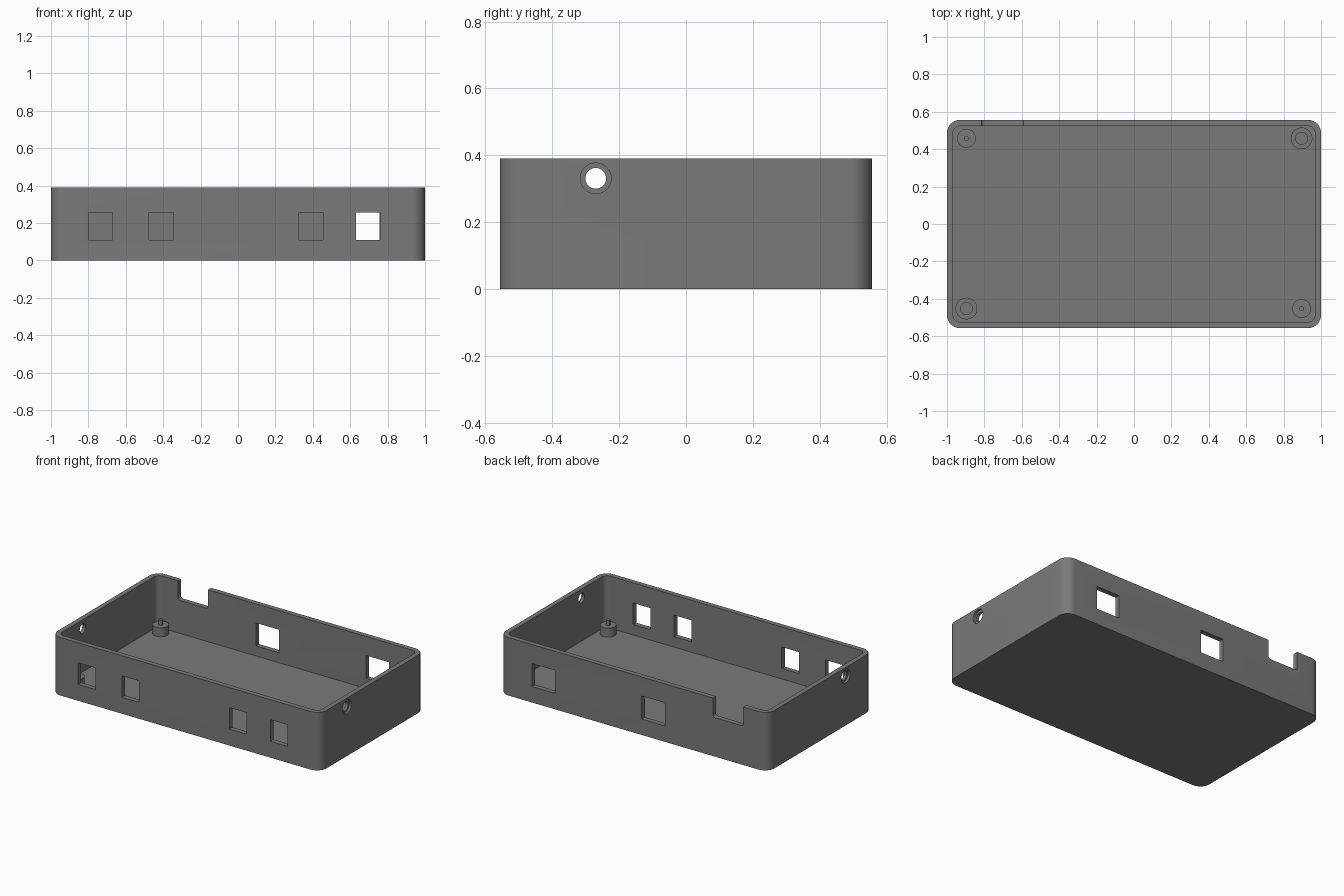
import bpy, bmesh, math
from mathutils import Matrix, Vector

if "Cube" in bpy.data.objects:
    bpy.data.objects.remove(bpy.data.objects["Cube"])

LX, LY, H = 1.0, 0.557, 0.39      # half length, half width, height
WALL, FLOOR = 0.033, 0.04

grey = bpy.data.materials.new("dark_grey_plastic")
grey.diffuse_color = (0.195, 0.195, 0.195, 1)
grey.use_nodes = True
grey.node_tree.nodes["Principled BSDF"].inputs["Base Color"].default_value = grey.diffuse_color


def make_object(name, bm):
    bmesh.ops.recalc_face_normals(bm, faces=bm.faces)
    mesh = bpy.data.meshes.new(name)
    bm.to_mesh(mesh)
    bm.free()
    mesh.materials.append(grey)
    obj = bpy.data.objects.new(name, mesh)
    bpy.context.collection.objects.link(obj)
    return obj


def rounded_box(name, hx, hy, r, z0, z1, steps=10):
    """Upright prism with rounded vertical corners."""
    bm = bmesh.new()
    ring = []
    for k, (sx, sy) in enumerate([(1, 1), (-1, 1), (-1, -1), (1, -1)]):
        for i in range(steps + 1):
            a = math.pi / 2 * (k + i / steps)
            ring.append(bm.verts.new((sx * (hx - r) + r * math.cos(a),
                                      sy * (hy - r) + r * math.sin(a), z0)))
    face = bm.faces.new(ring)
    top = bmesh.ops.extrude_face_region(bm, geom=[face])["geom"]
    bmesh.ops.translate(bm, vec=(0, 0, z1 - z0),
                        verts=[v for v in top if isinstance(v, bmesh.types.BMVert)])
    return make_object(name, bm)


def box(name, x0, x1, y0, y1, z0, z1):
    bm = bmesh.new()
    bmesh.ops.create_cube(bm, size=1)
    for v in bm.verts:
        v.co = Vector(((x0 + x1) / 2 + v.co.x * (x1 - x0),
                       (y0 + y1) / 2 + v.co.y * (y1 - y0),
                       (z0 + z1) / 2 + v.co.z * (z1 - z0)))
    return make_object(name, bm)


def rod_x(name, x0, x1, y, z, r):
    """Cylinder lying along x."""
    bm = bmesh.new()
    bmesh.ops.create_cone(bm, cap_ends=True, segments=32, radius1=r, radius2=r, depth=x1 - x0,
                          matrix=Matrix.Translation(((x0 + x1) / 2, y, z))
                          @ Matrix.Rotation(math.pi / 2, 4, 'Y'))
    return make_object(name, bm)


def lathe(name, x, y, profile, segments=32):
    """Spin an (r, z) profile about a vertical axis; r = 0 ends close it."""
    bm = bmesh.new()
    verts = [bm.verts.new((r, 0, z)) for r, z in profile]
    edges = [bm.edges.new(p) for p in zip(verts, verts[1:])]
    bmesh.ops.spin(bm, geom=verts + edges, cent=(0, 0, 0), axis=(0, 0, 1),
                   angle=2 * math.pi, steps=segments)
    bmesh.ops.remove_doubles(bm, verts=bm.verts, dist=1e-5)
    bmesh.ops.translate(bm, vec=(x, y, 0), verts=bm.verts)
    return make_object(name, bm)


def smooth(obj):
    bpy.ops.object.select_all(action='DESELECT')
    obj.select_set(True)
    bpy.context.view_layer.objects.active = obj
    bpy.ops.object.shade_smooth_by_angle(angle=math.radians(30))


# Case shell and everything cut from it
shell = rounded_box("case_shell", LX, LY, 0.07, 0, H)
cutters = [rounded_box("cavity_cutter", LX - WALL, LY - WALL, 0.037, FLOOR, H + 0.1)]

# Port windows in the front wall
for x0, x1 in [(-0.80, -0.67), (-0.475, -0.345), (0.325, 0.455), (0.63, 0.76)]:
    cutters.append(box("front_window_cutter", x0, x1, -LY - 0.05, -LY + 0.06, 0.11, 0.255))

# Port windows in the back wall
for x0, x1 in [(-0.233, -0.06), (0.585, 0.757)]:
    cutters.append(box("back_window_cutter", x0, x1, LY - 0.06, LY + 0.05, 0.107, 0.262))

# Open notch in the back rim with softened lower corners
notch = box("rim_notch_cutter", -0.815, -0.59, LY - 0.06, LY + 0.05, 0.262, H + 0.1)
bm = bmesh.new()
bm.from_mesh(notch.data)
low = [e for e in bm.edges if all(v.co.z < 0.3 for v in e.verts)
       and abs(e.verts[0].co.x - e.verts[1].co.x) < 1e-4]
bmesh.ops.bevel(bm, geom=low, offset=0.015, segments=4, profile=0.5, affect='EDGES')
bm.to_mesh(notch.data)
bm.free()
cutters.append(notch)

# Counterbored screw holes in both end walls
for s in (-1, 1):
    for name, r, inner in [("screw_hole_cutter", 0.031, LX - 0.06),
                           ("counterbore_cutter", 0.046, LX - 0.015)]:
        a, b = sorted((s * inner, s * (LX + 0.05)))
        cutters.append(rod_x(name, a, b, -0.27, 0.331, r))

for c in cutters:
    c.hide_render = True
    c.hide_viewport = True
    mod = shell.modifiers.new(c.name, 'BOOLEAN')
    mod.operation, mod.solver, mod.object = 'DIFFERENCE', 'EXACT', c

# Bake the cuts, then drop the helpers
bpy.context.view_layer.update()
depsgraph = bpy.context.evaluated_depsgraph_get()
cut_mesh = bpy.data.meshes.new_from_object(shell.evaluated_get(depsgraph))
shell.modifiers.clear()
shell.data = cut_mesh
cut_mesh.materials.clear()
cut_mesh.materials.append(grey)
for c in cutters:
    bpy.data.objects.remove(c)
smooth(shell)

# Standoffs: two with locating pins, two with screw bores
TOP = FLOOR + 0.06
BASE = FLOOR - 0.005
pin = [(0, BASE), (0.05, BASE), (0.05, TOP), (0.013, TOP), (0.013, TOP + 0.035), (0, TOP + 0.035)]
bore = [(0, BASE), (0.058, BASE), (0.058, TOP), (0.032, TOP), (0.032, FLOOR + 0.002), (0, FLOOR + 0.002)]
for s in (-1, 1):
    smooth(lathe("pin_standoff", 0.896 * s, 0.003 - 0.455 * s, pin))
    smooth(lathe("screw_standoff", 0.896 * s, 0.003 + 0.455 * s, bore))
